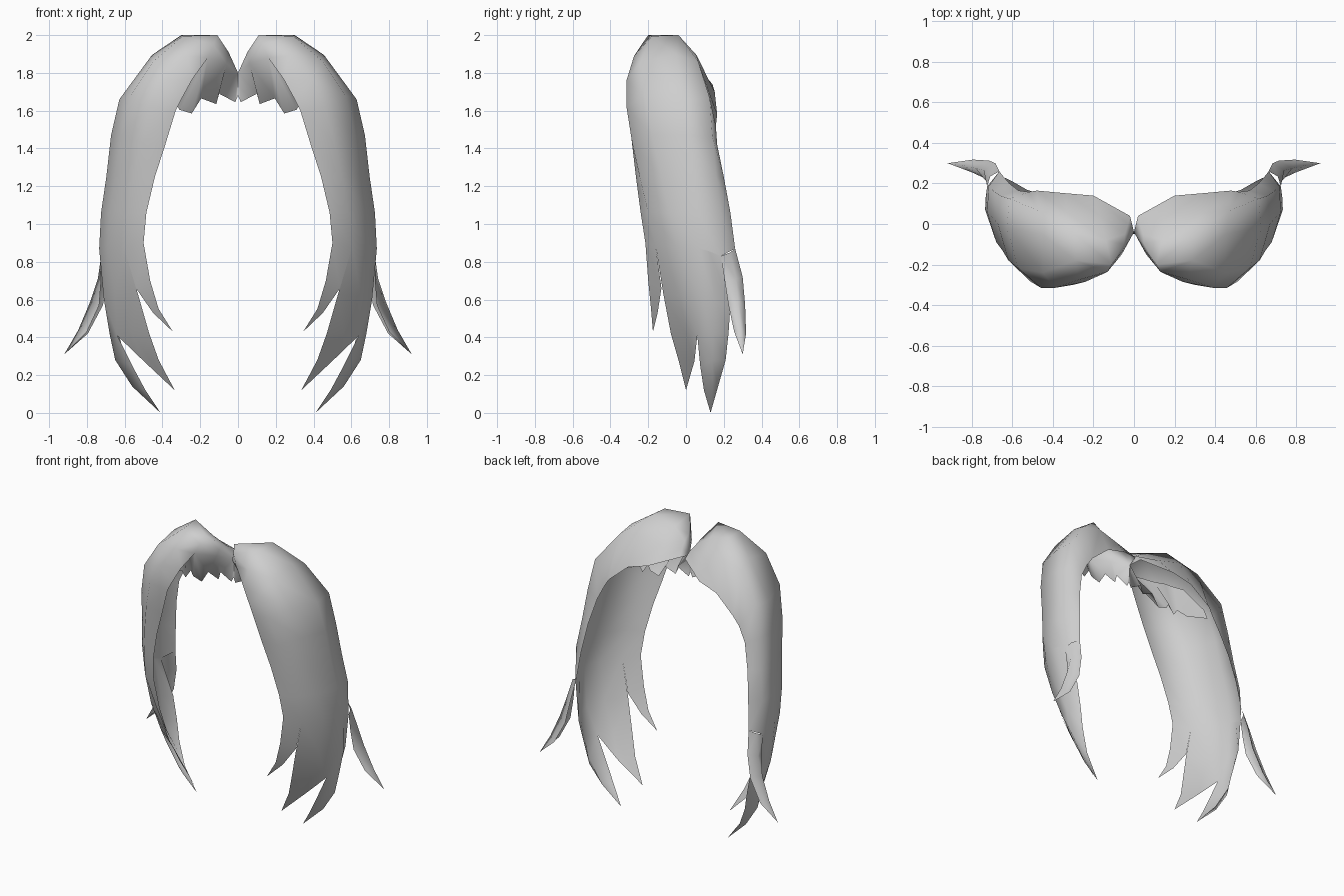
import bpy, bmesh, math

hair = bpy.data.materials.new("hair_grey")
hair.diffuse_color = (0.62, 0.62, 0.62, 1)


def sheet(name, strips):
    """Mirrored open surface; each strip is rows of points, a one-point row is a tip."""
    bm = bmesh.new()
    for rows in strips:
        vr = [[bm.verts.new(p) for p in r] for r in rows]
        for a, b in zip(vr, vr[1:]):
            if len(a) == 1:
                for i in range(len(b) - 1):
                    bm.faces.new((a[0], b[i], b[i + 1]))
            elif len(b) == 1:
                for i in range(len(a) - 1):
                    bm.faces.new((a[i], b[0], a[i + 1]))
            else:
                for i in range(len(a) - 1):
                    bm.faces.new((a[i], b[i], b[i + 1], a[i + 1]))
    bmesh.ops.remove_doubles(bm, verts=bm.verts, dist=0.0005)
    me = bpy.data.meshes.new(name)
    bm.to_mesh(me)
    bm.free()
    me.materials.append(hair)
    ob = bpy.data.objects.new(name, me)
    bpy.context.collection.objects.link(ob)
    bpy.ops.object.select_all(action='DESELECT')
    ob.select_set(True)
    bpy.context.view_layer.objects.active = ob
    bpy.ops.object.shade_smooth_by_angle(angle=math.radians(120))
    mod = ob.modifiers.new("mirror", 'MIRROR')
    mod.use_mirror_merge = False
    return ob


# Crown: rows run from the parting outward, points from front edge to back edge
crown = [
    [(0, -.04, 1.8)],
    [(.06, -.15, 1.85), (.055, -.13, 1.89), (.05, -.1, 1.91),
     (.045, -.05, 1.885), (.03, 0, 1.855), (.02, .04, 1.81)],
    [(.16, -.25, 1.88), (.13, -.235, 1.95), (.11, -.2, 2.0),
     (.14, -.08, 1.95), (.17, .04, 1.86), (.2, .14, 1.74)],
    [(.24, -.285, 1.77), (.27, -.275, 1.89), (.29, -.18, 1.995),
     (.3, -.04, 2.0), (.33, .055, 1.895), (.34, .152, 1.7)],
    [(.3, -.3, 1.66), (.39, -.315, 1.76), (.45, -.24, 1.86),
     (.455, -.05, 1.895), (.47, .065, 1.86), (.48, .165, 1.58)],
    [(.33, -.305, 1.6), (.46, -.315, 1.62), (.57, -.22, 1.68),
     (.628, -.02, 1.66), (.615, .125, 1.67), (.52, .158, 1.52)],
]

# Side curtain hanging from the crown
curtain = [
    crown[-1],
    [(.385, -.285, 1.42), (.51, -.285, 1.43), (.62, -.18, 1.47),
     (.672, 0, 1.47), (.66, .14, 1.46), (.57, .165, 1.42)],
    [(.44, -.265, 1.25), (.55, -.245, 1.25), (.65, -.13, 1.25),
     (.697, .03, 1.25), (.69, .16, 1.25), (.615, .2, 1.25)],
    [(.485, -.24, 1.06), (.585, -.2, 1.06), (.68, -.09, 1.06),
     (.725, .06, 1.06), (.718, .185, 1.06), (.645, .235, 1.06)],
    [(.5, -.215, .9), (.605, -.16, .88), (.69, -.05, .88),
     (.735, .07, .87), (.725, .185, .83), (.665, .26, .87)],
]
end = curtain[-1]

# Main lock, split lower down into two points
main = [
    end[1:4] + [(.733, .125, .855)] + end[4:5],
    [(.53, -.12, .63), (.65, -.03, .62), (.71, .08, .6), (.705, .16, .58), (.665, .235, .57)],
    [(.47, -.08, .42), (.56, 0, .42), (.64, .06, .41), (.68, .145, .42), (.63, .225, .42)],
]
fork_front = [
    main[-1][:3],
    [(.42, -.04, .28), (.455, 0, .27), (.5, .045, .275)],
    [(.335, 0, .12)],
]
fork_back = [
    main[-1][2:],
    [(.56, .075, .25), (.65, .14, .28), (.6, .21, .28)],
    [(.49, .095, .12), (.56, .14, .14), (.53, .17, .14)],
    [(.41, .13, 0)],
]

# Thin front strand and the curved strand flicking out at the back
front_strand = [
    end[:2],
    [(.465, -.2, .7), (.54, -.13, .66)],
    [(.42, -.185, .55), (.45, -.15, .53)],
    [(.345, -.175, .43)],
]
back_flick = [
    [end[4], (.71, .235, .85), end[5]],
    [(.725, .205, .7), (.742, .265, .71), (.685, .3, .72)],
    [(.735, .225, .57), (.782, .275, .59), (.715, .313, .57)],
    [(.8, .255, .43), (.845, .29, .44), (.795, .318, .42)],
    [(.92, .3, .31)],
]

# Jagged fringe folding back under the crown; repeated top points give fans
p0, p1, p2 = crown[0][0], crown[1][0], crown[2][0]
fringe_top = [p0, p0, p1, p1, p2, p2, (.24, -.2, 1.86), (.3, -.16, 1.84),
              (.36, -.12, 1.83), (.4, -.09, 1.81), (.45, -.05, 1.79), (.57, .01, 1.66)]
fringe_teeth = [(x, -.05 if x < .45 else y, z) for x, y, z in (
    (0, 0, 1.68), (.015, 0, 1.645), (.1, 0, 1.69), (.115, 0, 1.635),
    (.195, 0, 1.665), (.245, 0, 1.585), (.31, 0, 1.605),
    (.33, 0, 1.64), (.37, 0, 1.58), (.4, 0, 1.62),
    (.46, -.03, 1.59), (.59, .02, 1.6))]
fringe = [fringe_top, fringe_teeth]
sheet("side_hair", [crown, curtain, main, fork_front, fork_back, front_strand,
                    back_flick, fringe])
